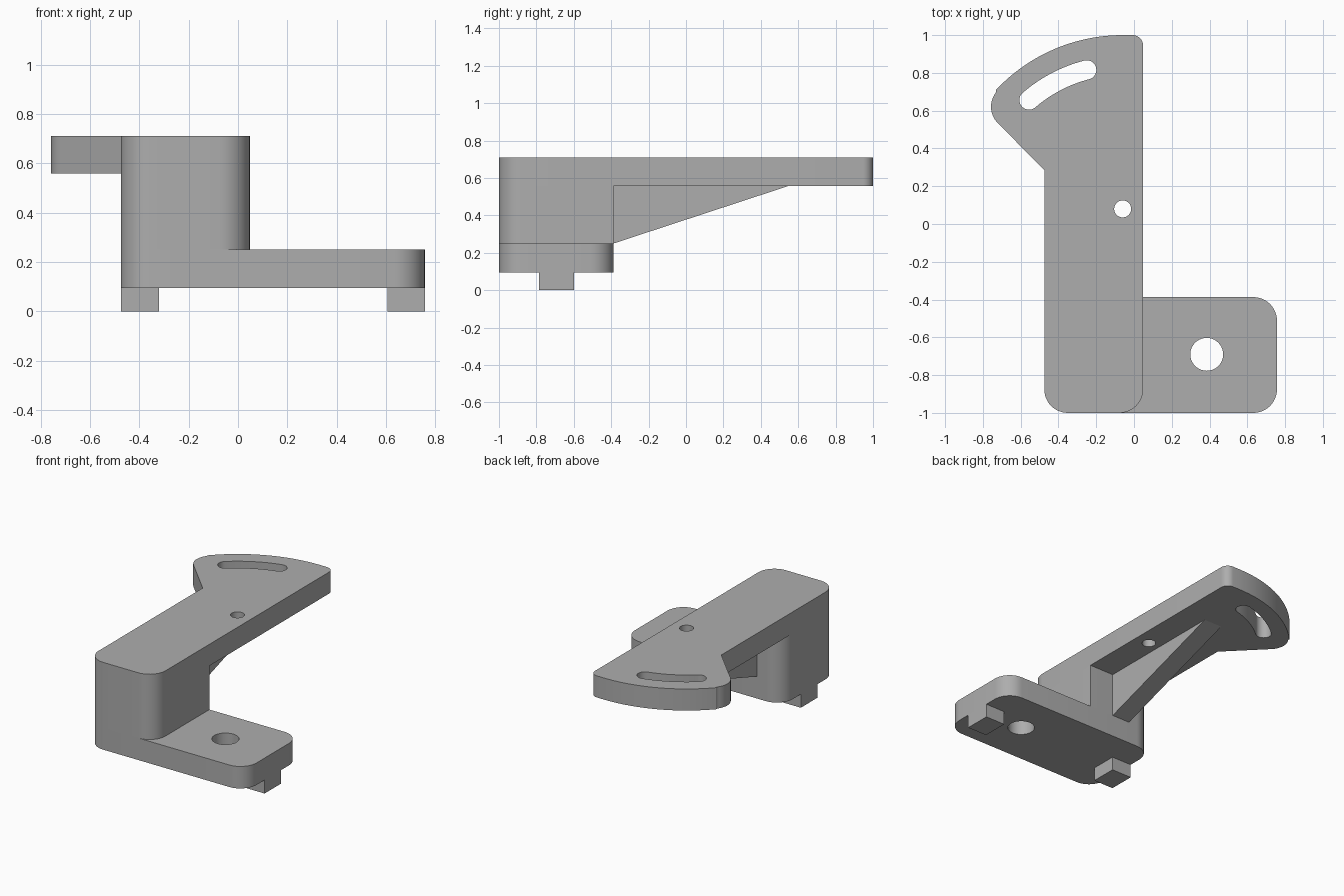
import bpy, bmesh
from math import radians, atan2, degrees, tan, cos, sin
from mathutils import Vector

cube = bpy.data.objects.get("Cube")
if cube:
    bpy.data.objects.remove(cube, do_unlink=True)

grey = bpy.data.materials.new("machined grey")
grey.use_nodes = True
COLOUR = (0.42, 0.42, 0.42, 1)
grey.diffuse_color = COLOUR
grey.node_tree.nodes["Principled BSDF"].inputs["Base Color"].default_value = COLOUR


def arc(centre, radius, start, end, steps=16):
    """Points on an arc, angles in degrees."""
    angles = [radians(start + (end - start) * i / steps) for i in range(steps + 1)]
    return [(centre[0] + radius * cos(a), centre[1] + radius * sin(a)) for a in angles]


def fillet(corners):
    """Round each (x, y, radius) corner of a closed outline."""
    out = []
    for i, (x, y, r) in enumerate(corners):
        p = Vector((x, y))
        if r == 0:
            out.append((x, y))
            continue
        a = (Vector(corners[i - 1][:2]) - p).normalized()
        b = (Vector(corners[(i + 1) % len(corners)][:2]) - p).normalized()
        half = a.angle(b) / 2
        centre = p + (a + b).normalized() * (r / sin(half))
        s = p + a * (r / tan(half)) - centre
        e = p + b * (r / tan(half)) - centre
        start = degrees(atan2(s.y, s.x))
        sweep = (degrees(atan2(e.y, e.x)) - start + 180) % 360 - 180
        out += arc(centre, r, start, start + sweep, 12)
    return out


def finish(name, mesh):
    mesh.materials.clear()
    mesh.materials.append(grey)
    obj = bpy.data.objects.new(name, mesh)
    bpy.context.collection.objects.link(obj)
    bpy.ops.object.select_all(action="DESELECT")
    obj.select_set(True)
    bpy.context.view_layer.objects.active = obj
    bpy.ops.object.shade_smooth_by_angle(angle=radians(30))
    return obj


def plate(name, loops, z0, z1):
    """Extrude an outline, with any further loops as through holes."""
    curve = bpy.data.curves.new(name + " outline", "CURVE")
    curve.dimensions = "2D"
    curve.fill_mode = "BOTH"
    curve.extrude = (z1 - z0) / 2
    for loop in loops:
        spline = curve.splines.new("POLY")
        spline.points.add(len(loop) - 1)
        for point, (x, y) in zip(spline.points, loop):
            point.co = (x, y, 0, 1)
        spline.use_cyclic_u = True
    temp = bpy.data.objects.new(name + " outline", curve)
    bpy.context.collection.objects.link(temp)
    bpy.context.view_layer.update()
    mesh = bpy.data.meshes.new_from_object(
        temp.evaluated_get(bpy.context.evaluated_depsgraph_get()))
    bpy.data.objects.remove(temp, do_unlink=True)
    bm = bmesh.new()
    bm.from_mesh(mesh)
    bmesh.ops.remove_doubles(bm, verts=bm.verts, dist=0.0002)
    bmesh.ops.translate(bm, verts=bm.verts, vec=(0, 0, (z0 + z1) / 2))
    bmesh.ops.recalc_face_normals(bm, faces=bm.faces)
    bm.to_mesh(mesh)
    bm.free()
    return finish(name, mesh)


def circle(centre, radius):
    return arc(centre, radius, 0, 360, 40)[:-1]


# Main levels and edges
LEFT, SIDE, RIGHT = -0.475, 0.048, 0.757
FRONT, BACK = -1.0, -0.387
FOOT_TOP, BASE_TOP, ARM_BOTTOM, ARM_TOP = 0.095, 0.25, 0.558, 0.71
R = 0.125

# Base plate with bolt hole
base = fillet([(LEFT, FRONT, R), (RIGHT, FRONT, R), (RIGHT, BACK, R), (LEFT, BACK, R)])
plate("base_plate", [base, circle((0.385, -0.69), 0.087)], FOOT_TOP, BASE_TOP)

# Upright column
column = fillet([(LEFT, FRONT, R), (SIDE, FRONT, R), (SIDE, BACK, 0), (LEFT, BACK, R)])
plate("column", [column], BASE_TOP, ARM_BOTTOM)

# Arm with fan-shaped end, pivot hole and curved slot
pivot = Vector((-0.06, 0.08))
tip = Vector((-0.635, 0.621))
tip_angle = degrees(atan2(tip.y - pivot.y, tip.x - pivot.x))
fan = arc(pivot, 0.92, 90, tip_angle, 32) + arc(tip, 0.122, tip_angle, 225)[1:]
arm = fillet([(LEFT, FRONT, R), (SIDE, FRONT, R), (SIDE, 1.0, 0.055)]
             + [(x, y, 0) for x, y in fan] + [(LEFT, 0.285, 0)])
slot_r, slot_w, a0, a1 = 0.76, 0.051, 104.5, 130.7
end0, end1 = arc(pivot, slot_r, a0, a1, 1)
slot = (arc(pivot, slot_r + slot_w, a0, a1)
        + arc(end1, slot_w, a1, a1 + 180)[1:]
        + arc(pivot, slot_r - slot_w, a1, a0)[1:]
        + arc(end0, slot_w, a0 + 180, a0 + 360)[1:-1])
plate("arm", [arm, circle(pivot, 0.045), slot], ARM_BOTTOM, ARM_TOP)

# Locating feet
for name, x0, x1 in (("foot_right", LEFT, -0.32), ("foot_left", 0.605, RIGHT)):
    plate(name, [[(x0, -0.785), (x1, -0.785), (x1, -0.6), (x0, -0.6)]], 0, FOOT_TOP)

# Triangular rib under the arm
bm = bmesh.new()
profile = [(BACK, BASE_TOP), (0.55, ARM_BOTTOM), (BACK, ARM_BOTTOM)]
face = bm.faces.new([bm.verts.new((-0.283, y, z)) for y, z in profile])
side = bmesh.ops.extrude_face_region(bm, geom=[face])["geom"]
bmesh.ops.translate(bm, vec=(0.14, 0, 0),
                    verts=[v for v in side if isinstance(v, bmesh.types.BMVert)])
bmesh.ops.recalc_face_normals(bm, faces=bm.faces)
rib = bpy.data.meshes.new("support_rib")
bm.to_mesh(rib)
bm.free()
finish("support_rib", rib)
